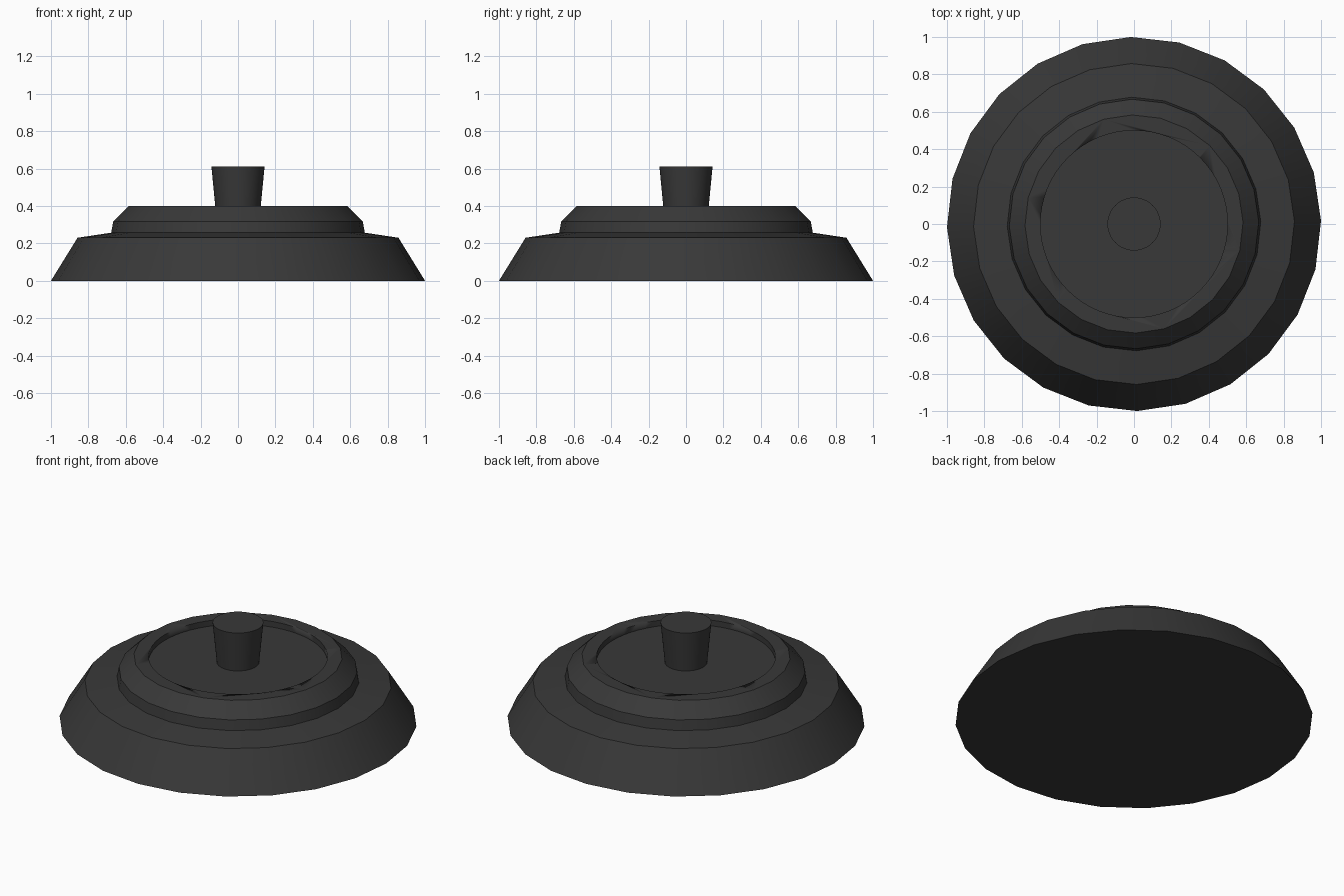
import bpy, math

if "Cube" in bpy.data.objects:
    bpy.data.objects.remove(bpy.data.objects["Cube"])

# Dark grey finish shared by all parts
dark = bpy.data.materials.new("dark_grey")
dark.diffuse_color = (0.04, 0.04, 0.04, 1)
dark.use_nodes = True
dark.node_tree.nodes["Principled BSDF"].inputs["Base Color"].default_value = dark.diffuse_color


def lathe(name, profile, sides, turn=0.0):
    """Closed solid of revolution from (radius, height) points, bottom to top."""
    verts, faces = [], []
    for r, z in profile:
        for i in range(sides):
            a = 2 * math.pi * i / sides + turn
            verts.append((r * math.cos(a), r * math.sin(a), z))
    for k in range(len(profile) - 1):
        for i in range(sides):
            j = (i + 1) % sides
            b, t = k * sides, (k + 1) * sides
            faces.append((b + i, b + j, t + j, t + i))
    faces.append(tuple(reversed(range(sides))))
    top = (len(profile) - 1) * sides
    faces.append(tuple(range(top, top + sides)))
    mesh = bpy.data.meshes.new(name)
    mesh.from_pydata(verts, [], faces)
    mesh.materials.append(dark)
    obj = bpy.data.objects.new(name, mesh)
    bpy.context.collection.objects.link(obj)
    bpy.ops.object.select_all(action='DESELECT')
    obj.select_set(True)
    bpy.context.view_layer.objects.active = obj
    bpy.ops.object.shade_smooth_by_angle(angle=math.radians(30))
    return obj


# Stepped body: flared base, sloping ledge, raised chamfered tier
body = lathe("stepped_body",
             [(1.0, 0), (0.858, 0.23), (0.678, 0.257), (0.667, 0.318), (0.583, 0.40)],
             24, math.radians(1))

# Round recess in the top
cutter = lathe("recess_cutter", [(0.5, 0.365), (0.5, 0.6)], 64)
cutter.hide_render = True
cutter.display_type = 'WIRE'
recess = body.modifiers.new("recess", 'BOOLEAN')
recess.operation = 'DIFFERENCE'
recess.solver = 'EXACT'
recess.object = cutter

# Tapered centre knob standing on the recess floor
lathe("centre_knob", [(0.118, 0.36), (0.142, 0.61)], 48)
